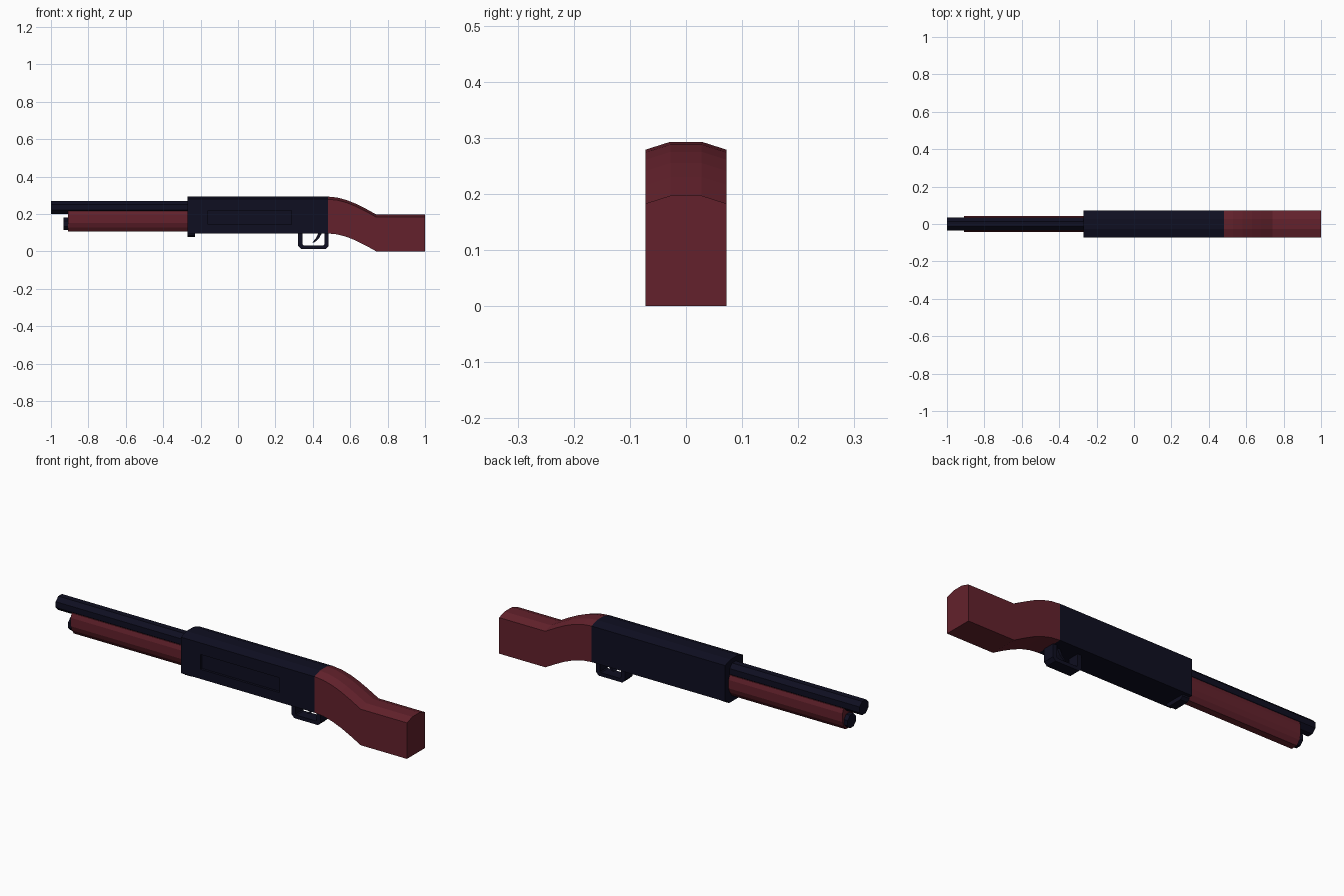
import bpy, bmesh, math

if "Cube" in bpy.data.objects:
    bpy.data.objects.remove(bpy.data.objects["Cube"])


def material(name, rgb):
    m = bpy.data.materials.new(name)
    m.diffuse_color = (*rgb, 1)
    m.use_nodes = True
    m.node_tree.nodes["Principled BSDF"].inputs["Base Color"].default_value = m.diffuse_color
    return m


NAVY = material("dark navy metal", (0.0045, 0.0045, 0.015))
RED = material("dark red wood", (0.125, 0.0155, 0.025))


def loft(name, sections, mat):
    """Skin a row of closed vertex rings and cap both ends."""
    bm = bmesh.new()
    rings = [[bm.verts.new(p) for p in s] for s in sections]
    n = len(rings[0])
    for a, b in zip(rings, rings[1:]):
        for i in range(n):
            j = (i + 1) % n
            bm.faces.new((a[i], a[j], b[j], b[i]))
    bm.faces.new(rings[0])
    bm.faces.new(rings[-1])
    bmesh.ops.recalc_face_normals(bm, faces=bm.faces)
    me = bpy.data.meshes.new(name)
    bm.to_mesh(me)
    bm.free()
    ob = bpy.data.objects.new(name, me)
    bpy.context.collection.objects.link(ob)
    me.materials.append(mat)
    return ob


def along_x(half, x, dz=0.0):
    """Mirror a half profile of (y, z) points, top to bottom, at x."""
    pts = half + [(-y, z) for y, z in reversed(half)]
    return [(x, y, z + dz) for y, z in pts]


def tube(name, x0, x1, z, r, n, mat):
    r = r / math.cos(math.pi / n)  # measure the radius across flats
    ring = [(r * math.cos((i + .5) * math.tau / n), z + r * math.sin((i + .5) * math.tau / n))
            for i in range(n)]
    return loft(name, [[(x, y, zz) for y, zz in ring] for x in (x0, x1)], mat)


# Receiver and stock share one chamfered section
BODY = [(0.028, 0.293), (0.072, 0.279), (0.072, 0.096)]
receiver = loft("receiver", [along_x(BODY, -0.27), along_x(BODY, 0.48)], NAVY)

# Side port: shallow recess in the front side
cut_half = [(0.02, 0.22), (0.02, 0.145)]
cutter = loft("port_cutter", [along_x(cut_half, x) for x in (-0.16, 0.285)], NAVY)
cutter.location.y = -0.08
cutter.hide_render = True
cutter.hide_viewport = True
mod = receiver.modifiers.new("port", "BOOLEAN")
mod.object = cutter
mod.solver = "EXACT"

# Curved stock
drop = [(0.48, 0), (0.53, -0.005), (0.58, -0.018), (0.63, -0.038),
        (0.68, -0.063), (0.74, -0.096), (1.0, -0.096)]
loft("stock", [along_x(BODY, x, dz) for x, dz in drop], RED)

# Lip under the front of the receiver
lip = [(0.055, 0.1), (0.055, 0.088), (0.04, 0.076)]
loft("receiver_lip", [along_x(lip, -0.27), along_x(lip, -0.23)], NAVY)

# Barrel, magazine tube and pump grip
tube("barrel", -1.0, -0.26, 0.235, 0.035, 8, NAVY)
tube("magazine_tube", -0.932, -0.26, 0.148, 0.033, 8, NAVY)
grip = [(0.036, 0.217), (0.043, 0.195), (0.043, 0.152), (0.034, 0.128), (0.018, 0.106)]
loft("pump_grip", [along_x(grip, -0.91), along_x(grip, -0.26)], RED)

# Trigger guard: a U-shaped strap swept in the xz plane
outer = [(0.322, 0.1), (0.322, 0.03), (0.337, 0.014), (0.47, 0.014), (0.485, 0.03), (0.485, 0.1)]
inner = [(0.345, 0.1), (0.345, 0.037), (0.35, 0.032), (0.457, 0.032), (0.462, 0.037), (0.462, 0.1)]
W = 0.03
loft("trigger_guard", [[(o[0], -W, o[1]), (o[0], W, o[1]), (i[0], W, i[1]), (i[0], -W, i[1])]
                       for o, i in zip(outer, inner)], NAVY)

# Trigger
loft("trigger", [[(x - t, -0.012, z), (x + t, -0.012, z), (x + t, 0.012, z), (x - t, 0.012, z)]
                 for x, z, t in ((0.44, 0.1, 0.01), (0.425, 0.07, 0.008), (0.402, 0.047, 0.006))], NAVY)
